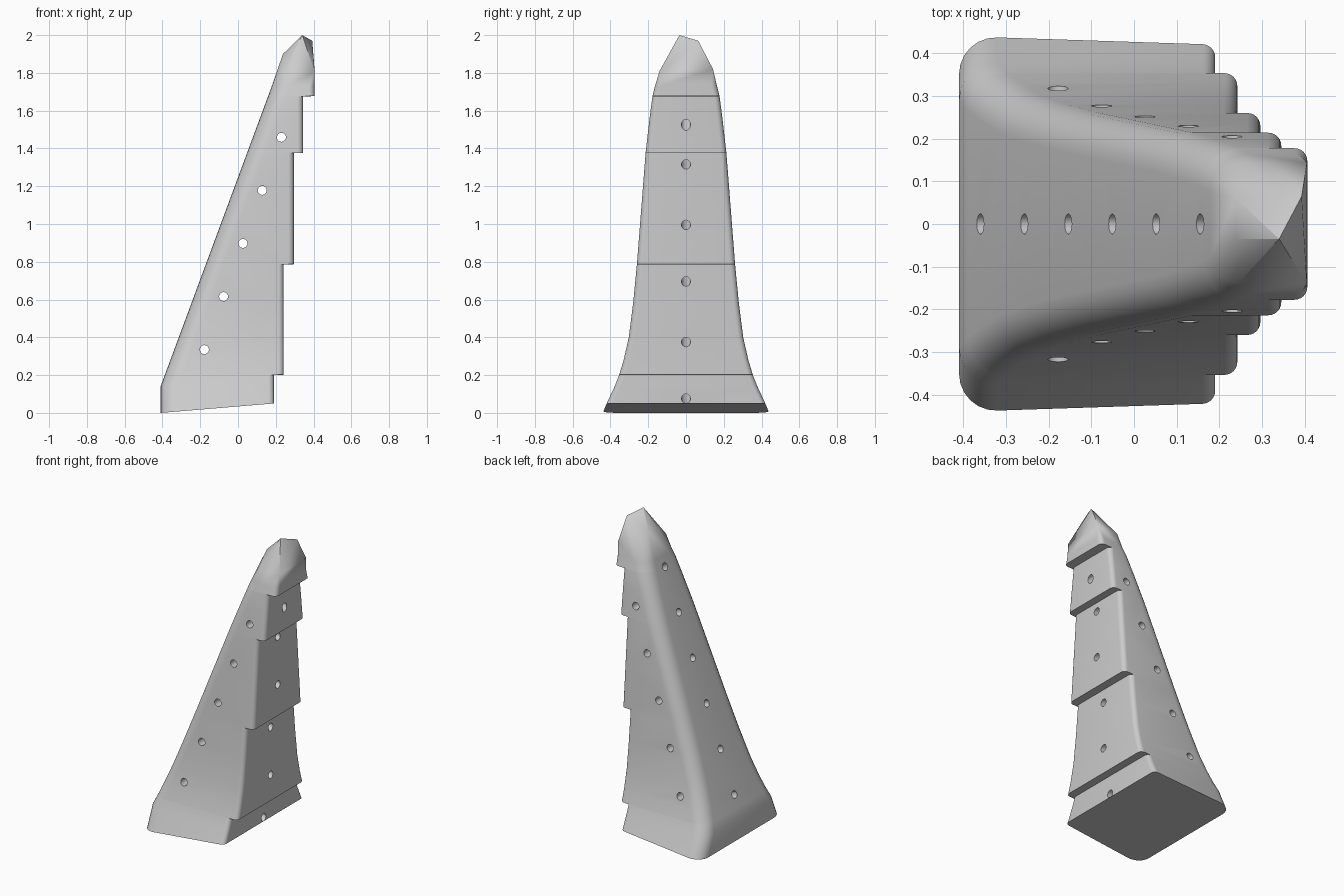
import bpy, bmesh, math
from mathutils import Vector

cube = bpy.data.objects.get("Cube")
if cube:
    bpy.data.objects.remove(cube, do_unlink=True)

grey = bpy.data.materials.new("plain grey")
grey.use_nodes = True
grey.diffuse_color = (0.6, 0.6, 0.6, 1)
grey.node_tree.nodes["Principled BSDF"].inputs["Base Color"].default_value = (0.6, 0.6, 0.6, 1)

# Half width of the tower by height
WIDTHS = [(0, .44), (.05, .42), (.14, .378), (.2, .354), (.28, .33), (.4, .303), (.58, .28),
          (.785, .26), (1.08, .237), (1.375, .214), (1.55, .194), (1.675, .178), (1.73, .164)]
# Stepped back: top height of each step and its x
STEPS = [(.2, .19), (.785, .242), (1.375, .296), (1.675, .345), (1.73, .406)]


def half_width(z):
    for (z0, w0), (z1, w1) in zip(WIDTHS, WIDTHS[1:]):
        if z <= z1:
            return w0 + (w1 - w0) * (z - z0) / (z1 - z0)
    return WIDTHS[-1][1]


def slope_x(z):
    return -.41 + max(0, z - .14) / 2.7


def ring(bm, z, right):
    """Rounded rectangle with large corners on the sloping side."""
    w, left = half_width(z), slope_x(z)
    verts = []
    for k, (x, sx, sy, r) in enumerate([(right, 1, 1, .03), (left, -1, 1, .09),
                                        (left, -1, -1, .09), (right, 1, -1, .03)]):
        for i in range(7):
            a = math.radians(90 * k + 15 * i)
            verts.append(bm.verts.new((x - sx * r + r * math.cos(a),
                                       sy * (w - r) + r * math.sin(a), z)))
    return verts


# Tower body: lofted rings with a double ring at each step
bm = bmesh.new()
levels, low = [], 0
for top, x in STEPS:
    inner = [z for z, w in WIDTHS if low < z < top and z != .05]
    levels += [(low + (.002 if low else 0), x)] + [(z, x) for z in inner] + [(top, x)]
    low = top
rings = [ring(bm, z, x) for z, x in levels]
for v in rings[0]:  # slanted underside
    v.co.z = .083 * (v.co.x + .41)
    v.co.y *= 1 - .9 * v.co.z
for a, b in zip(rings, rings[1:]):
    for i in range(len(a)):
        j = (i + 1) % len(a)
        bm.faces.new((a[i], a[j], b[j], b[i]))
bm.faces.new(rings[0][::-1])

# Faceted tip
tip = [bm.verts.new(p) for p in [
    (.405, .143, 1.82), (.405, -.14, 1.81), (.255, .145, 1.81), (.245, -.138, 1.81),
    (.238, .06, 1.9), (.238, -.035, 1.9), (.393, .065, 1.97), (.34, -.035, 2)]]
bmesh.ops.convex_hull(bm, input=rings[-1] + tip)
last = set(rings[-1])
bmesh.ops.delete(bm, geom=[f for f in bm.faces if all(v in last for v in f.verts)],
                 context='FACES_ONLY')
bmesh.ops.delete(bm, geom=[e for e in bm.edges if not e.link_faces], context='EDGES')
bmesh.ops.recalc_face_normals(bm, faces=bm.faces)


def make_object(name, mesh_bm):
    mesh = bpy.data.meshes.new(name)
    mesh_bm.to_mesh(mesh)
    mesh_bm.free()
    mesh.materials.append(grey)
    obj = bpy.data.objects.new(name, mesh)
    bpy.context.collection.objects.link(obj)
    return obj


tower = make_object("tower_body", bm)


def rod(bm, start, end):
    start, end = Vector(start), Vector(end)
    d = end - start
    m = d.to_track_quat('Z', 'Y').to_matrix().to_4x4()
    m.translation = (start + end) / 2
    bmesh.ops.create_cone(bm, cap_ends=True, segments=14, radius1=.024, radius2=.024,
                          depth=d.length + .2, matrix=m)


# Drilled holes: slope to stepped back, and side to side
back_holes = [(.19, .075), (.242, .375), (.296 - .054, .695), (.296, .995),
              (.296, 1.315), (.345, 1.525)]
bm = bmesh.new()
for i, (x, z) in enumerate(back_holes):
    sx = -.36 + .103 * i
    rod(bm, (sx, 0, .14 + (sx + .41) * 2.7), (x, 0, z))
for i in range(5):
    x, z = -.178 + .102 * i, .335 + .281 * i
    rod(bm, (x, -.45, z), (x, .45, z))
cutter = make_object("hole_cutter", bm)
cutter.hide_render = True

mod = tower.modifiers.new("holes", 'BOOLEAN')
mod.operation = 'DIFFERENCE'
mod.solver = 'EXACT'
mod.use_self = True
mod.object = cutter
for o in bpy.context.selected_objects:
    o.select_set(False)
bpy.context.view_layer.objects.active = tower
tower.select_set(True)
bpy.ops.object.modifier_apply(modifier=mod.name)
bpy.data.objects.remove(cutter, do_unlink=True)
bpy.ops.object.shade_smooth_by_angle(angle=math.radians(30))
